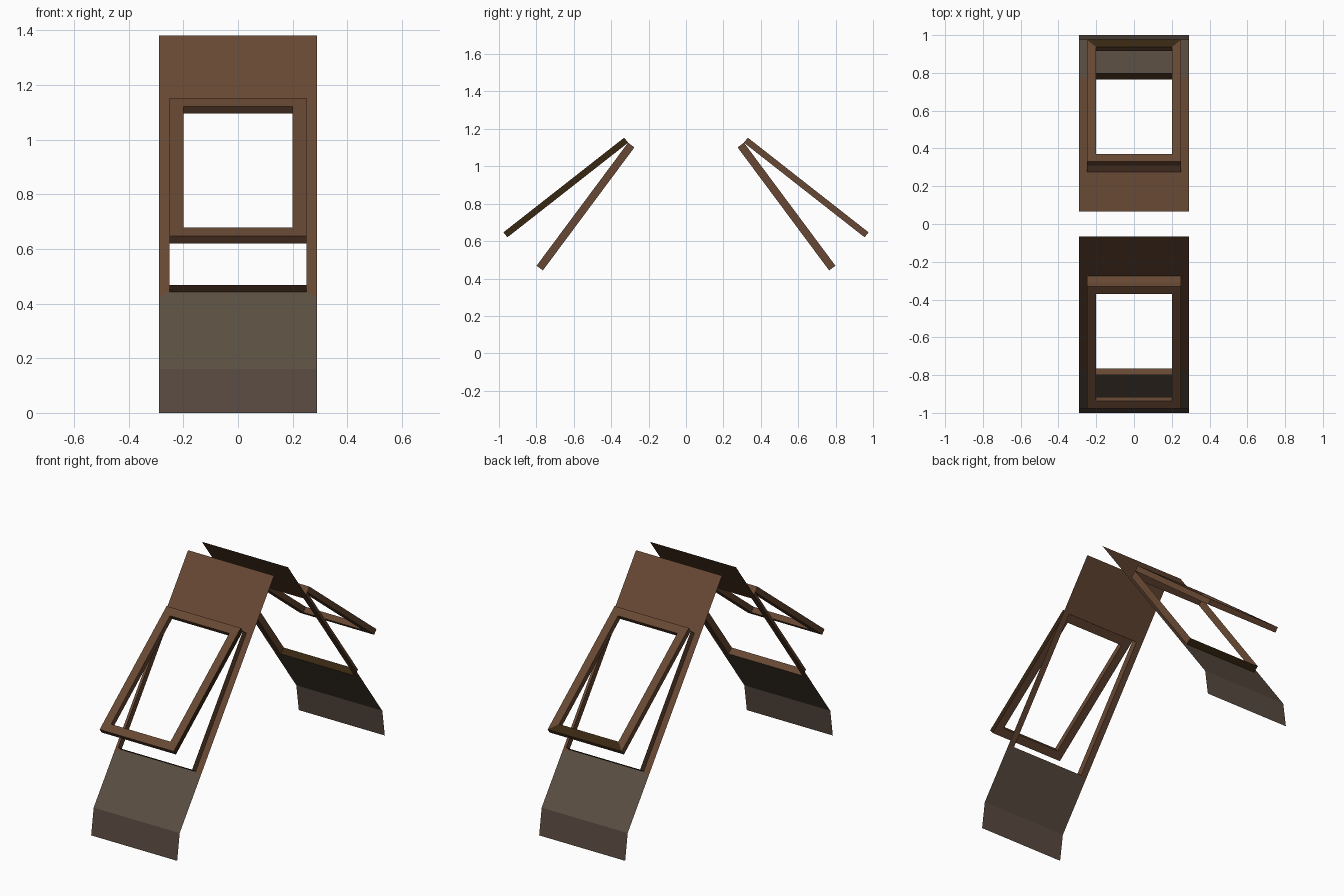
import bpy
import math
from mathutils import Vector, Matrix

old = bpy.data.objects.get("Cube")
if old:
    bpy.data.objects.remove(old)


def material(name, rgb):
    m = bpy.data.materials.new(name)
    m.use_nodes = True
    m.diffuse_color = (*rgb, 1)
    m.node_tree.nodes["Principled BSDF"].inputs["Base Color"].default_value = (*rgb, 1)
    return m


MATS = [material("brown wood", (0.135, 0.064, 0.033)),
        material("grey flashing", (0.105, 0.077, 0.053)),
        material("dark olive wood", (0.040, 0.020, 0.006)),
        material("brown grey flashing", (0.098, 0.068, 0.050))]
BROWN, GREY, OLIVE, SKIRT = range(4)

# Slope of the roof sheet and of the opened sash, in the y-z plane
RIDGE = Vector((0, -0.067, 1.382))
FOLD = Vector((0, -0.976, 0.16))
DOWN = (FOLD - RIDGE).normalized()
OUT = Vector((0, DOWN.z, -DOWN.y))
SASH_DOWN = Vector((0, -0.648, -0.508)).normalized()
SASH_OUT = Vector((0, SASH_DOWN.z, -SASH_DOWN.y))

HALF, OPEN = 0.29, 0.25          # half widths of sheet and opening
TOP, LENGTH = 0.35, 0.82         # opening start and length down the slope
LIP, BAR, THICK = 0.042, 0.05, 0.034


def rect(origin, down, half, start, end):
    """Four corners on a slope: top left, top right, bottom right, bottom left."""
    return [origin + down * d + Vector((x, 0, 0))
            for x, d in ((-half, start), (half, start), (half, end), (-half, end))]


def add_mesh(name, faces, turn):
    """Make one object from (corner points, material index) pairs."""
    verts, index, polys = [], {}, []
    for points, _ in faces:
        poly = []
        for p in points:
            key = tuple(round(c, 5) for c in p)
            if key not in index:
                index[key] = len(verts)
                verts.append(turn @ p)
            poly.append(index[key])
        polys.append(poly)
    mesh = bpy.data.meshes.new(name)
    mesh.from_pydata(verts, [], polys)
    for m in MATS:
        mesh.materials.append(m)
    for poly, (_, mat) in zip(mesh.polygons, faces):
        poly.material_index = mat
    ob = bpy.data.objects.new(name, mesh)
    bpy.context.collection.objects.link(ob)


def build(side, turn, back):
    # Thin sheet around the opening, with a folded skirt at the eave
    length = (FOLD - RIDGE).length
    tl, tr, br, bl = rect(RIDGE, DOWN, HALF, 0, length)
    hole = rect(RIDGE, DOWN, OPEN, TOP, TOP + LENGTH)
    a, b, c, d = hole
    seam = rect(RIDGE, DOWN, HALF, TOP, TOP + LENGTH + 0.025)
    drop = Vector((0, -1 - FOLD.y, -FOLD.z))
    add_mesh(side + "_sheet", [
        ([seam[0], a, b, seam[1], tr, tl], BROWN),
        ([seam[3], d, a, seam[0]], BROWN),
        ([c, seam[2], seam[1], b], BROWN),
        ([bl, br, seam[2], c, d, seam[3]], GREY),
        ([bl + drop, br + drop, br, bl], SKIRT)], turn)

    # Upstanding lip round the opening
    lip = []
    for i in range(4):
        p, q = hole[i], hole[(i + 1) % 4]
        mat = OLIVE if back and i == 2 else BROWN
        lip.append(([q, p, p + OUT * LIP, q + OUT * LIP], mat))
    add_mesh(side + "_opening_lip", lip, turn)

    # Mitred sash frame, hinged on the top of the lip
    hinge = RIDGE + DOWN * TOP + OUT * LIP
    outer = rect(hinge, SASH_DOWN, OPEN, 0, LENGTH)
    inner = rect(hinge, SASH_DOWN, OPEN - BAR, BAR, LENGTH - BAR)
    up = SASH_OUT * THICK
    sash = []
    for i in range(4):
        j = (i + 1) % 4
        o, p, q, r = outer[i], outer[j], inner[j], inner[i]
        face = OLIVE if back and i == 2 else BROWN
        edge = OLIVE if not back and i == 1 else BROWN
        sash += [([r + up, q + up, p + up, o + up], face),
                 ([o, p, q, r], BROWN),
                 ([o + up, p + up, p, o], edge),
                 ([r, q, q + up, r + up], BROWN)]
    add_mesh(side + "_window_sash", sash, turn)


build("front", Matrix.Identity(3), False)
build("back", Matrix.Rotation(math.pi, 3, "Z"), True)
